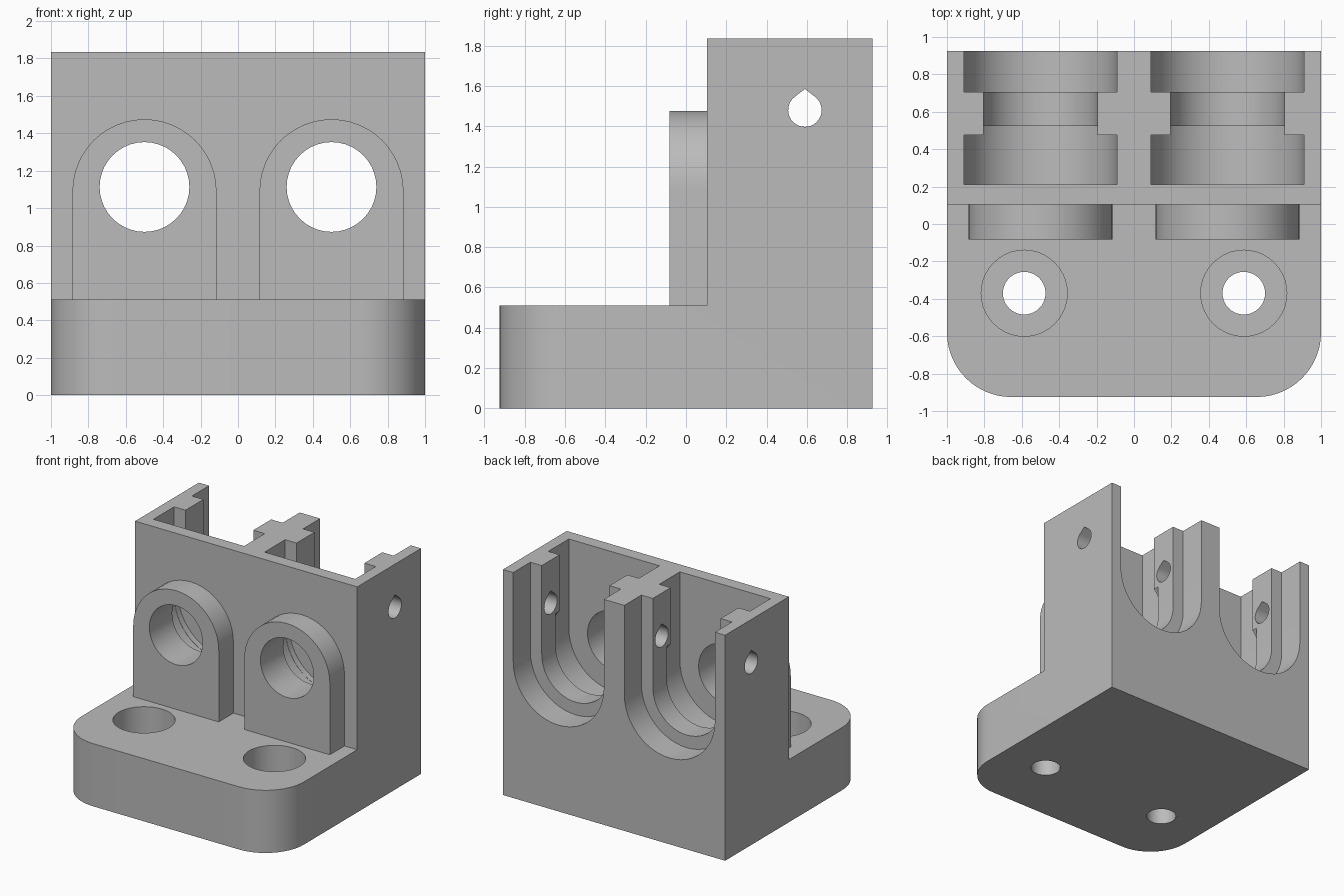
import bpy, bmesh, math

if "Cube" in bpy.data.objects:
    bpy.data.objects.remove(bpy.data.objects["Cube"])

grey = bpy.data.materials.new("plain grey")
grey.diffuse_color = (0.5, 0.5, 0.5, 1)
grey.use_nodes = True
grey.node_tree.nodes["Principled BSDF"].inputs["Base Color"].default_value = grey.diffuse_color


def arc(cx, cy, r, a0, a1, n):
    """Points on an arc, angles in degrees."""
    return [(cx + r * math.cos(math.radians(a0 + (a1 - a0) * i / n)),
             cy + r * math.sin(math.radians(a0 + (a1 - a0) * i / n))) for i in range(n + 1)]


def circle(cx, cy, r, n=40):
    return arc(cx, cy, r, 0, 360, n)[:-1]


def prism(name, pts, axis, lo, hi):
    """Extrude a 2D outline along an axis from lo to hi."""
    place = {"x": lambda p, d: (d, p[0], p[1]),
             "y": lambda p, d: (p[0], d, p[1]),
             "z": lambda p, d: (p[0], p[1], d)}[axis]
    bm = bmesh.new()
    a = [bm.verts.new(place(p, lo)) for p in pts]
    b = [bm.verts.new(place(p, hi)) for p in pts]
    bm.faces.new(a)
    bm.faces.new(b[::-1])
    for i in range(len(pts)):
        j = (i + 1) % len(pts)
        bm.faces.new((a[i], b[i], b[j], a[j]))
    bmesh.ops.recalc_face_normals(bm, faces=bm.faces)
    mesh = bpy.data.meshes.new(name)
    bm.to_mesh(mesh)
    bm.free()
    mesh.materials.append(grey)
    obj = bpy.data.objects.new(name, mesh)
    bpy.context.collection.objects.link(obj)
    return obj


def combine(tool, operation):
    """Apply a boolean to the bracket and discard the tool."""
    mod = body.modifiers.new("bool", "BOOLEAN")
    mod.operation, mod.solver, mod.object = operation, "EXACT", tool
    bpy.context.view_layer.objects.active = body
    bpy.ops.object.modifier_apply(modifier=mod.name)
    bpy.data.objects.remove(tool)


def cut(pts, axis, lo, hi):
    combine(prism("cutter", pts, axis, lo, hi), "DIFFERENCE")


def slot(cx, r):
    """U outline with a round bottom, open at the top."""
    return arc(cx, 1.11, r, 180, 360, 24) + [(cx + r, 2.1), (cx - r, 2.1)]


# Block with two rounded front corners, stepped down at the front
R = 0.345
plan = arc(-1 + R, -0.925 + R, R, 180, 270, 14) + arc(1 - R, -0.925 + R, R, 270, 360, 14)
body = prism("bracket", plan + [(1, 0.925), (-1, 0.925)], "z", 0, 1.835)
cut([(-1.5, 0.51), (1.5, 0.51), (1.5, 2.5), (-1.5, 2.5)], "y", -1.5, 0.105)

for s in (-1, 1):
    cx = 0.5 * s
    # Arched boss on the front wall
    arch = arc(cx, 1.09, 0.385, 0, 180, 24) + [(cx - 0.385, 0.45), (cx + 0.385, 0.45)]
    combine(prism("boss", arch, "y", -0.083, 0.15), "UNION")
    # Stepped pockets open at the top and back, with an undercut behind the rib
    cut(slot(cx, 0.408), "y", 0.21, 0.475)
    cut(slot(cx, 0.408), "y", 0.705, 1.2)
    cut(slot(cx, 0.305), "y", 0.44, 0.74)
    cut(circle(cx, 1.11, 0.406, 48), "y", 0.44, 0.525)
    # Round bore through boss and front wall
    cut(circle(cx, 1.113, 0.24), "y", -0.3, 0.3)
    # Counterbored screw hole in the base
    cut(circle(0.587 * s, -0.37, 0.23), "z", 0.25, 0.8)
    cut(circle(0.587 * s, -0.37, 0.114), "z", -0.2, 0.4)

# Teardrop cross hole through the side walls and ribs
cut(arc(0.59, 1.48, 0.083, 128, 412, 26) + [(0.59, 1.585)], "x", -1.3, 1.3)

body.select_set(True)
bpy.context.view_layer.objects.active = body
bpy.ops.object.shade_smooth_by_angle(angle=math.radians(30))
